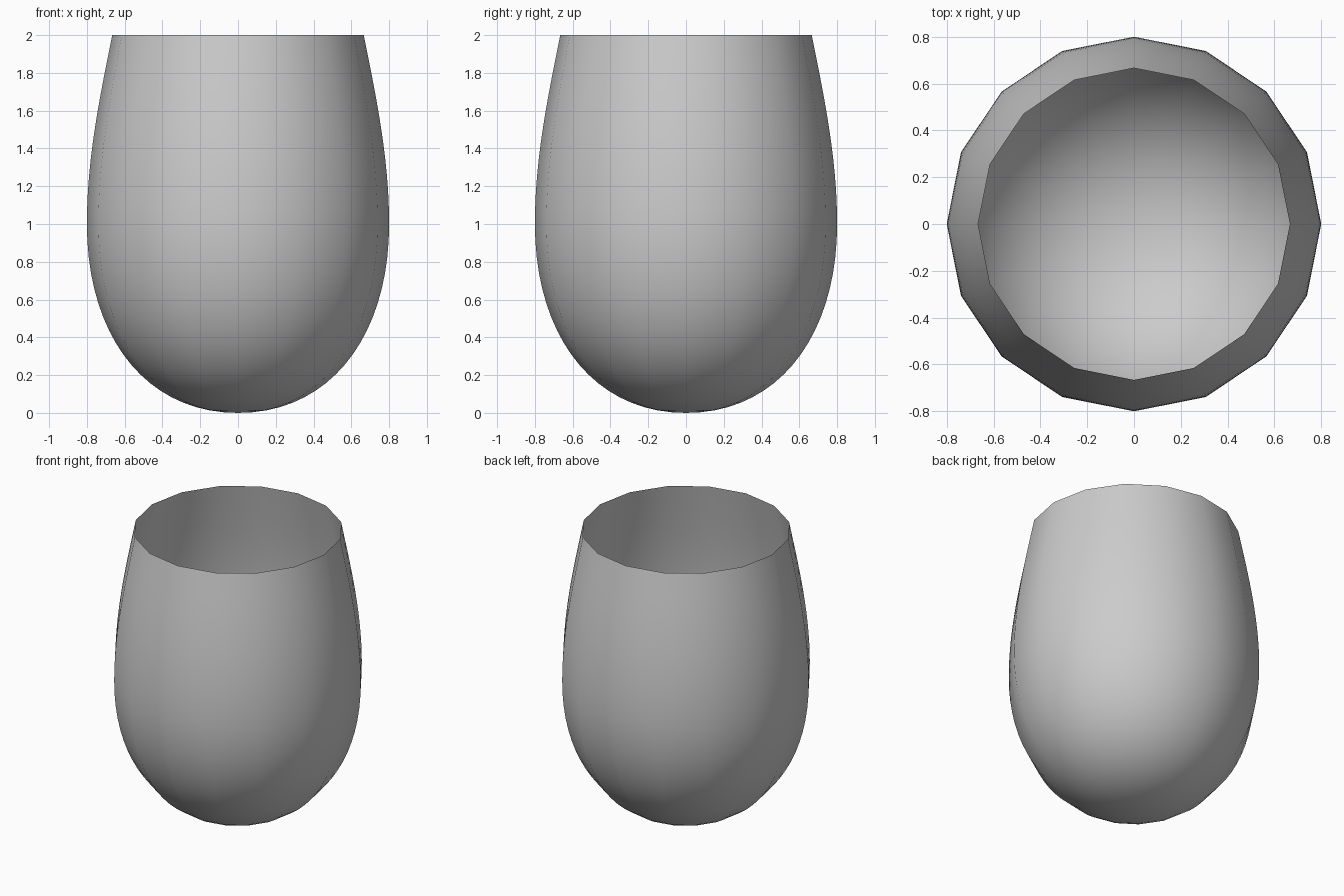
import bpy
from math import cos, sin, tau
from mathutils import Vector
from mathutils.geometry import interpolate_bezier

if "Cube" in bpy.data.objects:
    bpy.data.objects.remove(bpy.data.objects["Cube"])

SIDES = 16


def bezier(a, ha, hb, b, count):
    pts = [Vector((r, 0, z)) for r, z in (a, ha, hb, b)]
    return [(p.x, p.z) for p in interpolate_bezier(*pts, count)]


# Profile: rounded base up to the widest point, then a taper to the rim
profile = bezier((0, 0), (0.5, 0), (0.8, 0.42), (0.8, 1), 20)
profile += bezier((0.8, 1), (0.8, 1.35), (0.73, 1.68), (0.666, 2), 16)[1:]

# Thin open tumbler: bottom point plus stacked rings
verts = [(0, 0, 0)]
for r, z in profile[1:]:
    verts += [(r * cos(tau * i / SIDES), r * sin(tau * i / SIDES), z) for i in range(SIDES)]

faces = [(0, 1 + (i + 1) % SIDES, 1 + i) for i in range(SIDES)]
for k in range(len(profile) - 2):
    a, b = 1 + k * SIDES, 1 + (k + 1) * SIDES
    for i in range(SIDES):
        j = (i + 1) % SIDES
        faces.append((a + i, a + j, b + j, b + i))

mesh = bpy.data.meshes.new("tumbler")
mesh.from_pydata(verts, [], faces)
mesh.shade_smooth()
tumbler = bpy.data.objects.new("tumbler", mesh)
bpy.context.collection.objects.link(tumbler)
